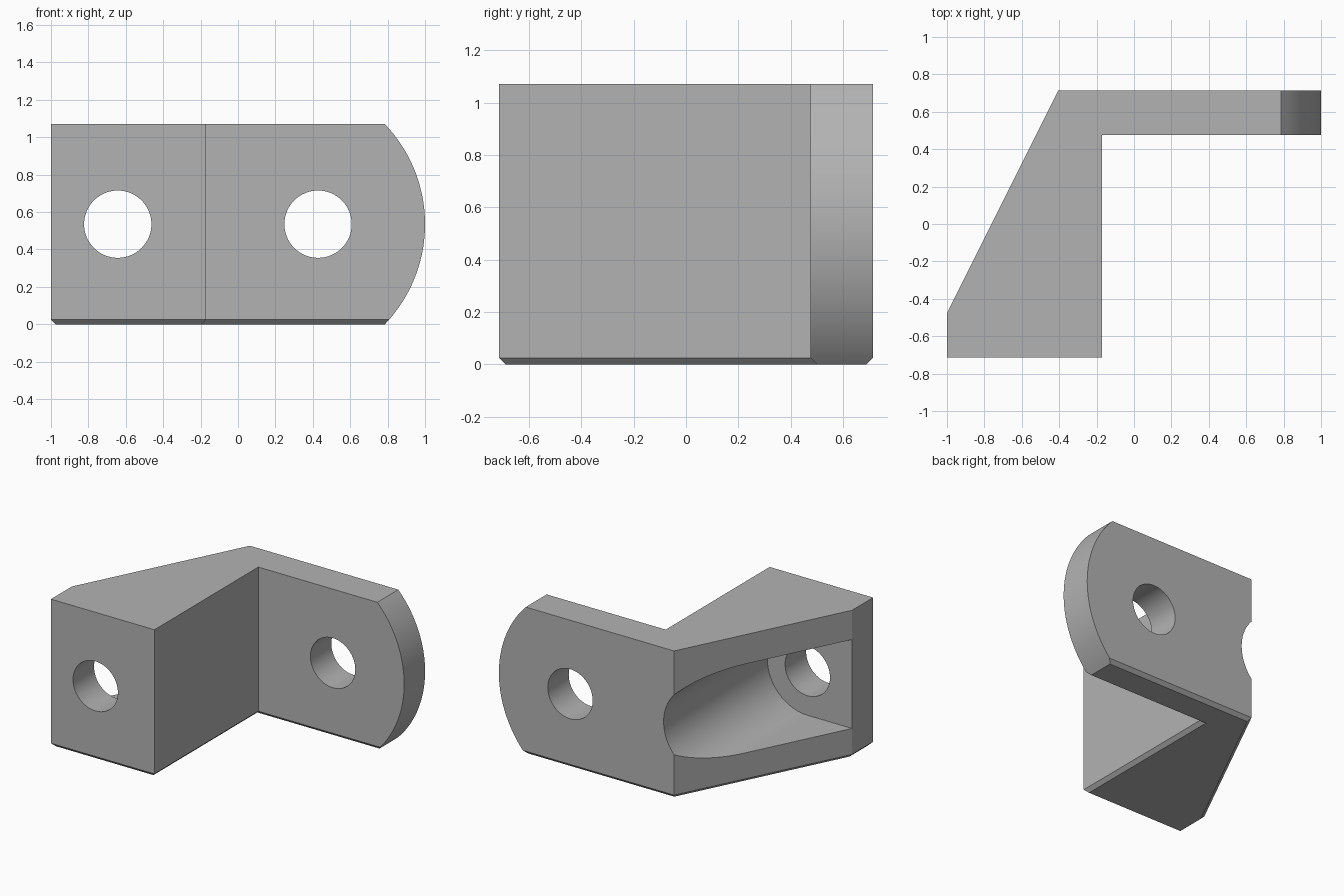
import bpy, bmesh
from math import cos, sin, radians
from mathutils import Vector

cube = bpy.data.objects.get("Cube")
if cube:
    bpy.data.objects.remove(cube, do_unlink=True)

HEIGHT, MID = 1.07, 0.535      # bracket height and hole axis height
BACK, WALL = 0.715, 0.475      # back face, and inner face of the arm
BLOCK_HOLE, ARM_HOLE = -0.643, 0.428

grey = bpy.data.materials.new("plain grey")
grey.use_nodes = True
colour = (0.45, 0.45, 0.45, 1)
grey.diffuse_color = colour
grey.node_tree.nodes["Principled BSDF"].inputs["Base Color"].default_value = colour


def prism(name, points, sweep, bottom_chamfer=0):
    """Extrude a closed outline along the sweep vector."""
    bm = bmesh.new()
    base = bm.faces.new([bm.verts.new(p) for p in points])
    rim = list(base.edges)
    top = bmesh.ops.extrude_face_region(bm, geom=[base], use_keep_orig=True)
    moved = [v for v in top["geom"] if isinstance(v, bmesh.types.BMVert)]
    bmesh.ops.translate(bm, verts=moved, vec=Vector(sweep))
    bmesh.ops.recalc_face_normals(bm, faces=bm.faces)
    if bottom_chamfer:
        bmesh.ops.bevel(bm, geom=rim, offset=bottom_chamfer, segments=1,
                        profile=0.5, affect="EDGES")
    mesh = bpy.data.meshes.new(name)
    bm.to_mesh(mesh)
    bm.free()
    mesh.materials.append(grey)
    obj = bpy.data.objects.new(name, mesh)
    bpy.context.collection.objects.link(obj)
    return obj


def arc(x, radius, start, end, steps, y):
    """Points on an arc in the upright plane at depth y."""
    angles = [radians(start + (end - start) * i / steps) for i in range(steps + 1)]
    return [(x + radius * cos(a), y, MID + radius * sin(a)) for a in angles]


def cut(target, cutter, operation="DIFFERENCE"):
    mod = target.modifiers.new(cutter.name, "BOOLEAN")
    mod.object, mod.operation, mod.solver = cutter, operation, "EXACT"
    cutter.hide_render = True
    bpy.context.view_layer.objects.active = target
    bpy.ops.object.modifier_apply(modifier=mod.name)
    bpy.data.objects.remove(cutter, do_unlink=True)


# Angled body: thick wedge block with a thin arm, chamfered underneath
outline = [(-1, -BACK), (-0.17, -BACK), (-0.17, WALL), (1.1, WALL),
           (1.1, BACK), (-0.405, BACK), (-1, -WALL)]
bracket = prism("angle_bracket", [(x, y, 0) for x, y in outline],
                (0, 0, HEIGHT), 0.025)

# Rounded end of the arm
end_shape = [(-2, -1, 2)] + [(-2, -1, -1)] + arc(0.227, 0.773, -60, 60, 80, -1)
cut(bracket, prism("rounded_end", end_shape, (0, 2, 0)), "INTERSECT")

# Recess through the sloping back, round on the inside and open outwards
r = 0.322
recess = arc(BLOCK_HOLE, r, -90, 90, 48, -WALL + 0.001)
recess += [(-1.2, -WALL + 0.001, MID + r), (-1.2, -WALL + 0.001, MID - r)]
cut(bracket, prism("bolt_recess", recess, (0, 2, 0)))

# Bolt holes
for name, x in (("block_hole", BLOCK_HOLE), ("arm_hole", ARM_HOLE)):
    ring = arc(x, 0.18, 0, 360, 64, -1)[:-1]
    cut(bracket, prism(name, ring, (0, 2, 0)))

bpy.ops.object.select_all(action="DESELECT")
bracket.select_set(True)
bpy.context.view_layer.objects.active = bracket
bpy.ops.object.shade_smooth_by_angle(angle=radians(25))
